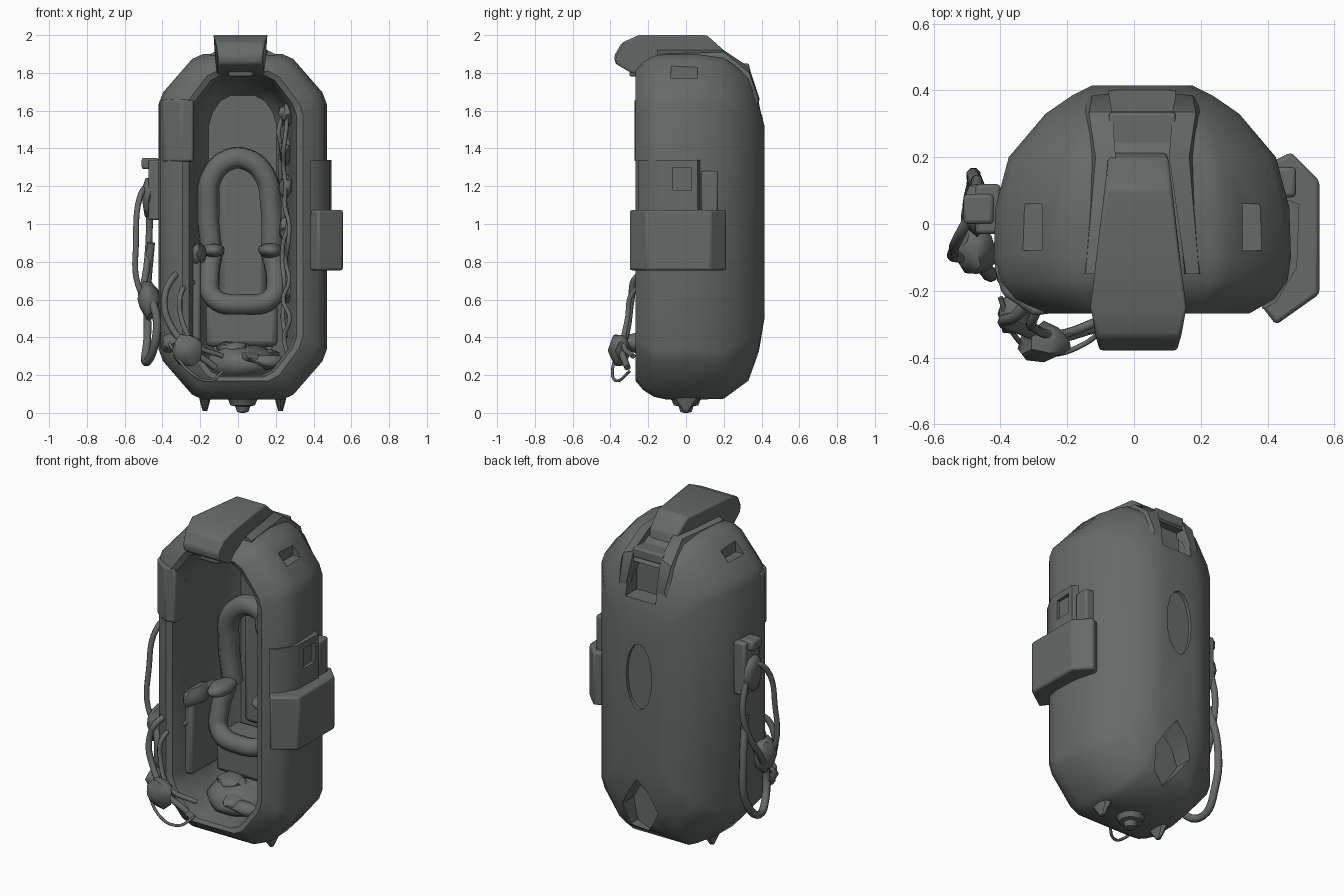
import bpy, bmesh, math, random
from mathutils import Vector

if "Cube" in bpy.data.objects:
    bpy.data.objects.remove(bpy.data.objects["Cube"])

random.seed(4)
CX = 0.025  # centre line of the pod
mat = bpy.data.materials.new("dark grey metal")
mat.diffuse_color = (0.13, 0.147, 0.142, 1)
mat.use_nodes = True
mat.node_tree.nodes["Principled BSDF"].inputs["Base Color"].default_value = mat.diffuse_color


def finish(ob, angle=35):
    if not ob.data.materials:
        ob.data.materials.append(mat)
    bpy.ops.object.select_all(action='DESELECT')
    ob.select_set(True)
    bpy.context.view_layer.objects.active = ob
    bpy.ops.object.shade_smooth_by_angle(angle=math.radians(angle))
    return ob


def loft(name, rings, angle=35):
    """Skin a closed solid over rings with equal point counts."""
    bm = bmesh.new()
    vs = [[bm.verts.new(p) for p in r] for r in rings]
    n = len(rings[0])
    for a, b in zip(vs, vs[1:]):
        for i in range(n):
            bm.faces.new((a[i], a[(i + 1) % n], b[(i + 1) % n], b[i]))
    bm.faces.new(vs[0])
    bm.faces.new(vs[-1])
    bmesh.ops.recalc_face_normals(bm, faces=bm.faces)
    me = bpy.data.meshes.new(name)
    bm.to_mesh(me)
    bm.free()
    ob = bpy.data.objects.new(name, me)
    bpy.context.collection.objects.link(ob)
    return finish(ob, angle)


def bevel(ob, w):
    m = ob.modifiers.new("bevel", 'BEVEL')
    m.width, m.segments = w, 2
    return ob


def box(name, lo, hi, w=0.012):
    q = [(lo[0], lo[1]), (hi[0], lo[1]), (hi[0], hi[1]), (lo[0], hi[1])]
    ob = loft(name, [[(x, y, z) for x, y in q] for z in (lo[2], hi[2])])
    return bevel(ob, w) if w else ob


def prism(name, plan, z0, z1, w=0.012):
    ob = loft(name, [[(x, y, z) for x, y in plan] for z in (z0, z1)])
    return bevel(ob, w) if w else ob


def cut(ob, cutters):
    for c in cutters:
        m = ob.modifiers.new("cut", 'BOOLEAN')
        m.operation, m.object, m.solver = 'DIFFERENCE', c, 'EXACT'
        bpy.context.view_layer.objects.active = ob
        bpy.ops.object.modifier_apply(modifier=m.name)
        bpy.data.objects.remove(c)
    finish(ob)


def tube(name, pts, r):
    cu = bpy.data.curves.new(name, 'CURVE')
    cu.dimensions = '3D'
    cu.bevel_depth, cu.bevel_resolution, cu.resolution_u = r, 2, 6
    cu.use_fill_caps = True
    sp = cu.splines.new('BEZIER')
    sp.bezier_points.add(len(pts) - 1)
    for b, p in zip(sp.bezier_points, pts):
        b.co = p
        b.handle_left_type = b.handle_right_type = 'AUTO'
    cu.materials.append(mat)
    ob = bpy.data.objects.new(name, cu)
    bpy.context.collection.objects.link(ob)
    return ob


def lump(name, c, s, jitter=0.15):
    bpy.ops.mesh.primitive_ico_sphere_add(subdivisions=2, radius=1)
    ob = bpy.context.object
    ob.name = name
    for v in ob.data.vertices:
        k = 1 + random.uniform(-jitter, jitter)
        v.co = Vector((v.co.x * s[0], v.co.y * s[1], v.co.z * s[2])) * k + Vector(c)
    return finish(ob, 50)


def outline(y, hw, z0, z1, cx, cz):
    """Octagon with softened corners, in the XZ plane."""
    p = [(-hw + cx, z0), (hw - cx, z0), (hw, z0 + cz), (hw, z1 - cz),
         (hw - cx, z1), (-hw + cx, z1), (-hw, z1 - cz), (-hw, z0 + cz)]
    out = []
    for i, b in enumerate(p):
        for q in (p[i - 1], p[(i + 1) % 8]):
            d = math.hypot(q[0] - b[0], q[1] - b[1])
            t = min(0.035, d * 0.3) / d
            out.append((CX + b[0] + (q[0] - b[0]) * t, y, b[1] + (q[1] - b[1]) * t))
    return out


# Hollow pod shell: back, outer wall, rounded front rim, then the cavity inside
shell = loft("pod_shell", [outline(*r) for r in (
    (0.415, 0.15, 0.50, 1.52, .05, .10), (0.385, 0.21, 0.32, 1.65, .08, .14),
    (0.33, 0.29, 0.17, 1.79, .12, .20), (0.20, 0.40, 0.075, 1.88, .18, .22),
    (0.05, 0.44, 0.07, 1.90, .20, .23), (-0.10, 0.445, 0.07, 1.90, .20, .23),
    (-0.17, 0.435, 0.085, 1.89, .20, .22), (-0.225, 0.395, 0.12, 1.86, .18, .21),
    (-0.268, 0.32, 0.17, 1.81, .15, .20),
    (-0.255, 0.285, 0.19, 1.79, .14, .18), (-0.19, 0.265, 0.20, 1.77, .13, .17),
    (0.0, 0.25, 0.20, 1.75, .12, .16), (0.18, 0.23, 0.22, 1.73, .11, .16),
    (0.25, 0.18, 0.26, 1.68, .08, .12))])

# Pockets cut into the shell: back vent, broken lower back, back oval, side dents
ragged = [(i * math.pi / 4, k) for i, k in enumerate((1, .8, 1.1, .9, 1, .75, 1, 1.1))]
cutters = [box("cut", (CX - .1, .29, 1.58), (CX + .1, .6, 1.77), 0),
           loft("cut", [[(0.04 + .12 * k * math.cos(a), y, .31 + .17 * k * math.sin(a))
                         for a, k in ragged] for y in (.27, .6)]),
           loft("cut", [[(CX + .085 * math.cos(a), y, 1.12 + .2 * math.sin(a))
                         for a in [i * math.pi / 8 for i in range(16)]] for y in (.395, .6)])]
for s in (-1, 1):
    cutters.append(box("cut", (CX + s * .34 - .04, -.08, 1.77), (CX + s * .34 + .04, .06, 2.0), 0))
cut(shell, cutters)

# Hood over the top, with its rear ridges and front latch
hood = [(-.375, 1.85), (-.38, 1.89), (-.34, 1.96), (-.25, 2.0), (.11, 2.0), (.2, 1.92),
        (.22, 1.84), (-.18, 1.80), (-.24, 1.79), (-.29, 1.80)]


def hood_x(y, z, s):
    w = .13 if y < -.3 else .15 if y < .05 else .10
    return .013 + s * (w - (2 - z) * .1)


bevel(loft("top_hood", [[(hood_x(y, z, s), y, z) for y, z in hood] for s in (-1, 1)]), .012)
box("hood_latch", (-.05, -.30, 1.78), (.08, -.24, 1.83))
for s in (-1, 1):
    loft("rear_ridge", [[(CX + s * x, y, z) for x, y, z in q] for q in (
        [(.12, -.15, 1.84), (.19, -.15, 1.84), (.17, -.15, 1.90), (.13, -.15, 1.92)],
        [(.08, .20, 1.82), (.17, .20, 1.82), (.14, .20, 1.91), (.08, .20, 1.92)],
        [(.09, .33, 1.70), (.19, .33, 1.70), (.16, .335, 1.80), (.09, .335, 1.83)],
        [(.10, .37, 1.60), (.17, .37, 1.60), (.15, .385, 1.66), (.10, .39, 1.66)])])
    # Bottom studs, long from front to back
    loft("bottom_stud", [[(CX + s * .2 + r * math.cos(i * math.pi / 4), t * math.sin(i * math.pi / 4), z)
                          for i in range(8)] for r, t, z in ((.035, .10, .10), (.025, .055, .055), (.012, .015, .01))])
bevel(box("vent_lintel", (CX - .1, .2, 1.79), (CX + .1, .335, 1.85), 0), .01)
loft("bottom_tip", [[(CX + r * math.cos(i * math.pi / 6), r * math.sin(i * math.pi / 6), z)
                     for i in range(12)] for r, z in
                    ((.10, .10), (.075, .065), (.065, .04), (.04, .035), (.03, .005), (.01, 0))])

# Thicker cover left on the upper left rim
prism("rim_cover", [(-.42, -.12), (-.395, -.21), (-.30, -.275), (-.235, -.265), (-.235, -.16), (-.33, -.1)], 1.33, 1.66)

# Equipment box on the right side, and the panel with a square pocket above it
prism("side_box", [(.37, -.23), (.425, -.302), (.555, -.21), (.555, .13), (.47, .215), (.40, .18)], .755, 1.075)
panel = prism("side_panel", [(.37, -.20), (.385, -.255), (.425, -.235), (.488, -.13),
                             (.495, .06), (.44, .08)], 1.05, 1.34, 0)
cut(panel, [box("cut", (.472, -.07, 1.18), (.6, .03, 1.30), 0)])
box("mount_clip", (.42, .08, 1.05), (.485, .17, 1.28))

# Left side fittings and hanging cables
box("left_mount", (-.475, -.03, 1.02), (-.40, .12, 1.34))
box("left_upper_clamp", (-.51, .0, 1.29), (-.42, .09, 1.35))
lump("left_cable_plug", (-.47, .05, 1.14), (.04, .08, .11))
lump("left_lower_plug", (-.47, -.08, .60), (.06, .08, .10))
tube("outer_hose", [(-.47, .06, 1.22), (-.52, -.03, 1.14), (-.54, -.08, .9), (-.53, -.1, .68), (-.46, -.1, .56)], .016)
tube("middle_hose", [(-.47, .1, 1.1), (-.47, .13, .95), (-.48, .1, .8), (-.50, .0, .62), (-.47, -.08, .5)], .018)
tube("lower_hose", [(-.46, -.12, .6), (-.43, -.15, .5), (-.45, -.12, .33), (-.49, .0, .27),
                    (-.48, .12, .4), (-.48, .14, .65), (-.46, .09, .9)], .022)

# Padded backrest frame, arms and seat inside the cavity
tube("backrest_pad", [(-.14, .15, .85), (-.16, .14, 1.1), (-.14, .13, 1.25), (-.05, .13, 1.34), (.05, .13, 1.34),
                      (.14, .13, 1.26), (.175, .14, 1.1), (.18, .15, .85)], .06)
box("backrest_centre", (-.10, .19, .6), (.15, .26, 1.32), .03)
tube("seat_pad", [(-.13, .08, .86), (-.15, .04, .72), (-.13, .01, .61), (.02, -.02, .575),
                  (.18, .01, .61), (.2, .04, .72), (.17, .08, .86)], .055)
box("seat_base", (-.17, .02, .35), (.21, .24, .58), .03)
for x in (-.13, .17):
    lump("seat_arm", (x, .04, .86), (.065, .12, .04), .08)
box("left_armrest", (-.27, -.16, .38), (-.195, .1, .87), .02)
lump("left_armrest_pad", (-.22, -.08, .84), (.05, .13, .06))

# Torn wiring down the right inner wall
for k in range(3):
    tube("torn_wire", [(.255 - .01 * k + random.uniform(-.02, .02), -.14 + .1 * k + random.uniform(-.03, .03), z / 10)
                       for z in range(3 + k, 17)], .012)
for z in (.65, .85, .98, 1.2, 1.38, 1.58):
    lump("torn_lining", (.255, random.uniform(-.12, .08), z), (.035, .06, .06), .3)

# Rubble heaped on the cavity floor
lump("rubble_heap", (.02, 0, .26), (.2, .2, .10), .08)
for i in range(9):
    lump("floor_rubble", (random.uniform(-.1, .15), random.uniform(-.15, .1), random.uniform(.27, .35)),
         (random.uniform(.06, .11), random.uniform(.05, .09), random.uniform(.02, .05)), .2)

# Loose hoses spilling over the lower left rim
tube("spilled_hose", [(-.26, -.1, .74), (-.34, -.26, .72), (-.39, -.29, .6), (-.35, -.31, .45),
                      (-.25, -.34, .34), (-.12, -.31, .24)], .018)
tube("spilled_hose", [(-.22, -.12, .7), (-.3, -.28, .64), (-.30, -.31, .5), (-.22, -.33, .36), (-.08, -.28, .3)], .014)
tube("thin_wire", [(-.40, -.22, .42), (-.36, -.33, .36), (-.26, -.39, .22), (-.15, -.36, .17), (-.08, -.3, .22)], .008)
lump("spilled_connector", (-.27, -.355, .33), (.075, .055, .085), .2)
lump("spilled_connector", (-.36, -.27, .37), (.05, .06, .05), .2)
